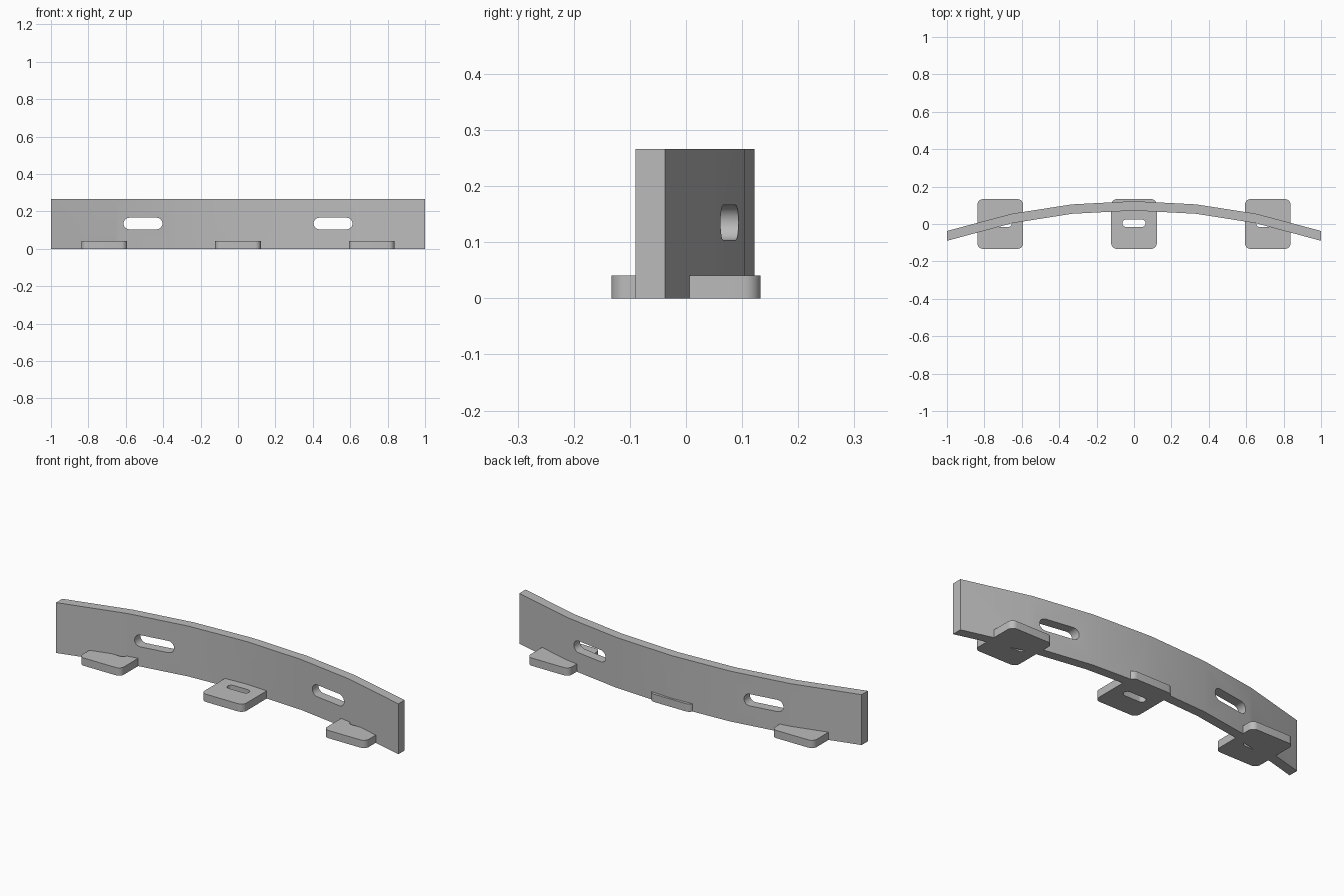
import bpy
import bmesh
from math import cos, sin, sqrt, pi, radians

if "Cube" in bpy.data.objects:
    bpy.data.objects.remove(bpy.data.objects["Cube"], do_unlink=True)

grey = bpy.data.materials.new("plain_grey")
grey.use_nodes = True
colour = (0.5, 0.5, 0.5, 1)
grey.diffuse_color = colour
grey.node_tree.nodes["Principled BSDF"].inputs["Base Color"].default_value = colour


def rounded_rect(cx, cy, hx, hy, r, steps=8):
    """Outline of a rectangle with rounded corners; a slot when r equals hy."""
    pts = []
    for k, (sx, sy) in enumerate(((1, 1), (-1, 1), (-1, -1), (1, -1))):
        for i in range(steps + 1):
            a = (k + i / steps) * pi / 2
            pts.append((cx + sx * (hx - r) + r * cos(a),
                        cy + sy * (hy - r) + r * sin(a)))
    return pts


def prism(name, outline, low, high, along_y=False):
    """Extrude an outline along z, or along y for an x-z outline."""
    bm = bmesh.new()
    place = (lambda u, v: (u, low, v)) if along_y else (lambda u, v: (u, v, low))
    face = bm.faces.new([bm.verts.new(place(u, v)) for u, v in outline])
    new = bmesh.ops.extrude_face_region(bm, geom=[face])["geom"]
    shift = (0, high - low, 0) if along_y else (0, 0, high - low)
    bmesh.ops.translate(bm, vec=shift,
                        verts=[g for g in new if isinstance(g, bmesh.types.BMVert)])
    bmesh.ops.remove_doubles(bm, verts=bm.verts, dist=1e-5)
    bmesh.ops.recalc_face_normals(bm, faces=bm.faces)
    mesh = bpy.data.meshes.new(name)
    bm.to_mesh(mesh)
    bm.free()
    mesh.materials.append(grey)
    obj = bpy.data.objects.new(name, mesh)
    bpy.context.collection.objects.link(obj)
    return obj


def combine(target, tool, operation):
    """Apply a boolean and discard the tool."""
    mod = target.modifiers.new(operation.lower(), 'BOOLEAN')
    mod.operation, mod.solver, mod.object = operation, 'EXACT', tool
    bpy.ops.object.select_all(action='DESELECT')
    target.select_set(True)
    bpy.context.view_layer.objects.active = target
    bpy.ops.object.modifier_apply(modifier=mod.name)
    bpy.data.objects.remove(tool, do_unlink=True)


# Curved wall: facetted arc with ends cut square to x
outer, thickness, crown = 3.22, 0.05, 0.122
half = [0, 0.33, 0.65, 1]
xs = [-x for x in reversed(half[1:])] + half


def arc(radius):
    return [(x, crown - outer + sqrt(radius ** 2 - x ** 2)) for x in xs]


wall = prism("curved_wall_with_feet",
             arc(outer - thickness) + arc(outer)[::-1], 0, 0.266)

# Two long slots through the wall
for x in (-0.508, 0.508):
    slot = prism("wall_slot_cutter", rounded_rect(x, 0.135, 0.104, 0.031, 0.031),
                 -0.2, 0.3, along_y=True)
    combine(wall, slot, 'DIFFERENCE')

# Three slotted mounting feet, merged into the wall
for x in (-0.715, 0, 0.715):
    foot = prism("mounting_foot", rounded_rect(x, 0, 0.122, 0.133, 0.03), 0, 0.041)
    slot = prism("foot_slot_cutter", rounded_rect(x, 0.004, 0.062, 0.02, 0.02), -0.1, 0.1)
    combine(foot, slot, 'DIFFERENCE')
    combine(wall, foot, 'UNION')

bpy.ops.object.shade_smooth_by_angle(angle=radians(30))
